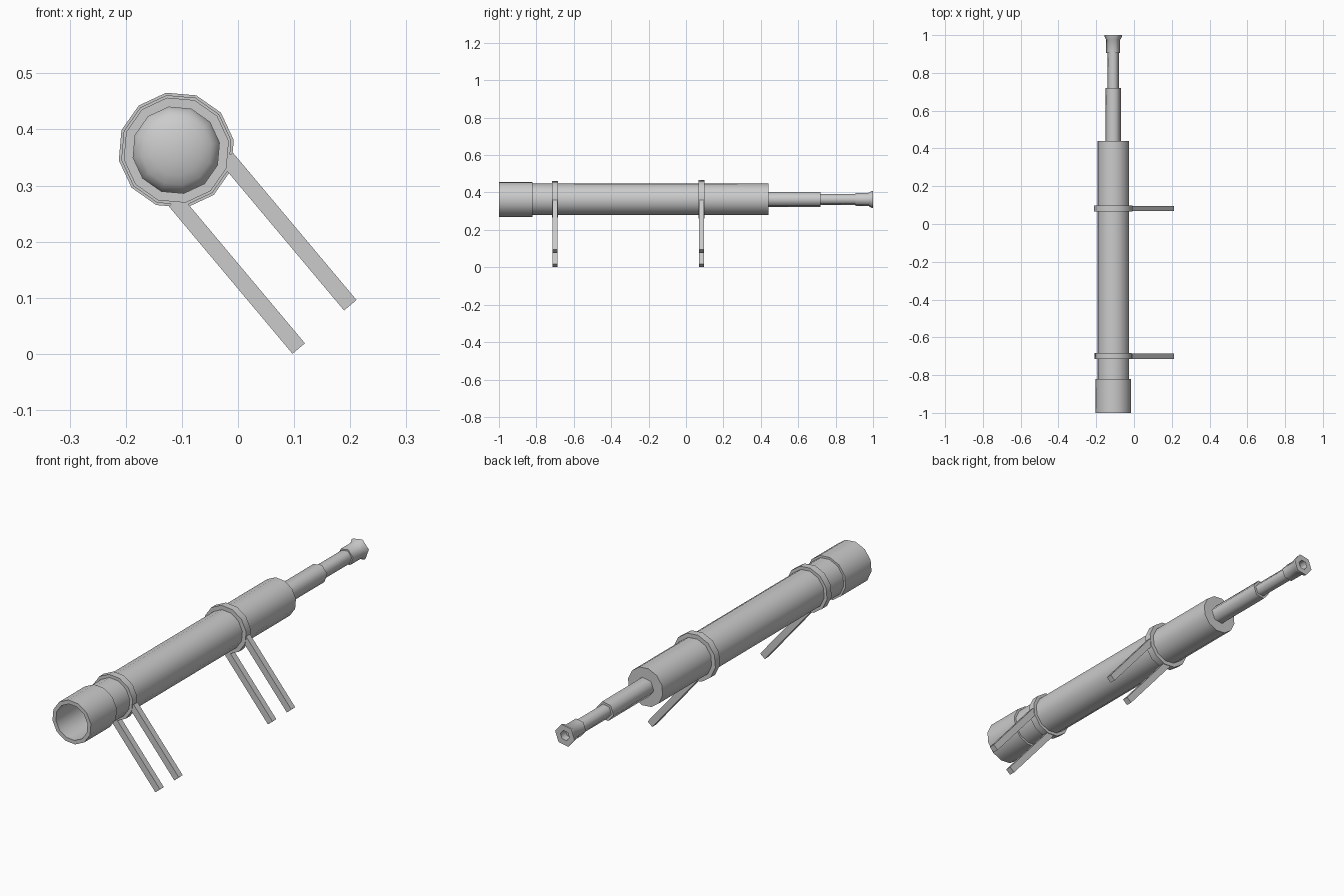
import bpy, bmesh
from math import sin, cos, radians

if "Cube" in bpy.data.objects:
    bpy.data.objects.remove(bpy.data.objects["Cube"])

CX, CZ = -0.11, 0.363      # tube axis runs along y
TURN = radians(10)         # rotation of the polygon sections


def finish(name, bm, angle=None):
    bmesh.ops.recalc_face_normals(bm, faces=bm.faces[:])
    me = bpy.data.meshes.new(name)
    bm.to_mesh(me)
    bm.free()
    ob = bpy.data.objects.new(name, me)
    bpy.context.collection.objects.link(ob)
    if angle:
        bpy.ops.object.select_all(action='DESELECT')
        bpy.context.view_layer.objects.active = ob
        ob.select_set(True)
        bpy.ops.object.shade_smooth_by_angle(angle=radians(angle))
    return ob


def lathe(name, profile, sides, angle=35, closed=False):
    """Spin (radius, y) points round the tube axis; radius 0 gives a pole."""
    bm = bmesh.new()
    rings = []
    for r, y in profile:
        if r == 0:
            rings.append([bm.verts.new((CX, y, CZ))] * sides)
        else:
            rings.append([bm.verts.new((CX + r * cos(TURN + radians(360) * i / sides), y,
                                        CZ + r * sin(TURN + radians(360) * i / sides)))
                          for i in range(sides)])
    pairs = list(zip(rings, rings[1:]))
    if closed:
        pairs.append((rings[-1], rings[0]))
    for a, b in pairs:
        for i in range(sides):
            j = (i + 1) % sides
            bm.faces.new(list(dict.fromkeys((a[i], a[j], b[j], b[i]))))
    return finish(name, bm, angle)


# Main barrel with the wider open hood at the front
lathe("main_tube", [(0.078, -0.82), (0.078, -1.0), (0.095, -1.0), (0.095, -0.82),
                    (0.0855, -0.82), (0.0855, 0.44), (0, 0.44)], 12)

# Domed front lens set deep in the hood
steps = 5
dome = [(0.078 * sin(radians(90) * k / steps), -0.82 - 0.035 * cos(radians(90) * k / steps))
        for k in range(steps + 1)]
lathe("front_lens", dome, 12, 60)

# Telescoping draw tubes
lathe("large_draw_tube", [(0, 0.43), (0.042, 0.43), (0.042, 0.72), (0, 0.72)], 6, 65)
lathe("small_draw_tube", [(0, 0.71), (0.031, 0.71), (0.031, 0.91), (0, 0.91)], 6, 65)

# Flared eyepiece with a small hole
lathe("eyepiece", [(0, 0.905), (0.0375, 0.905), (0.0375, 0.975), (0.048, 0.993),
                   (0.048, 1.0), (0.022, 1.0), (0.022, 0.965), (0, 0.965)], 6, 65)


# Clamp rings, each with a pair of parallel slanted legs
def leg(name, y, offset):
    ux, uz = cos(radians(-50)), sin(radians(-50))
    bm = bmesh.new()
    bmesh.ops.create_cube(bm, size=1)
    for v in bm.verts:
        u = 0.068 if v.co.x < 0 else 0.411
        w = offset + v.co.z * 0.029
        v.co = (CX + u * ux - w * uz, y + v.co.y * 0.027, CZ + u * uz + w * ux)
    finish(name, bm)


for label, y, r in (("front", -0.70, 0.0995), ("rear", 0.083, 0.104)):
    lathe(label + "_clamp_ring", [(0.084, y - 0.016), (r, y - 0.016),
                                  (r, y + 0.016), (0.084, y + 0.016)], 12, 35, True)
    for side, offset in (("upper", 0.06), ("lower", -0.06)):
        leg(f"{label}_{side}_leg", y, offset)
